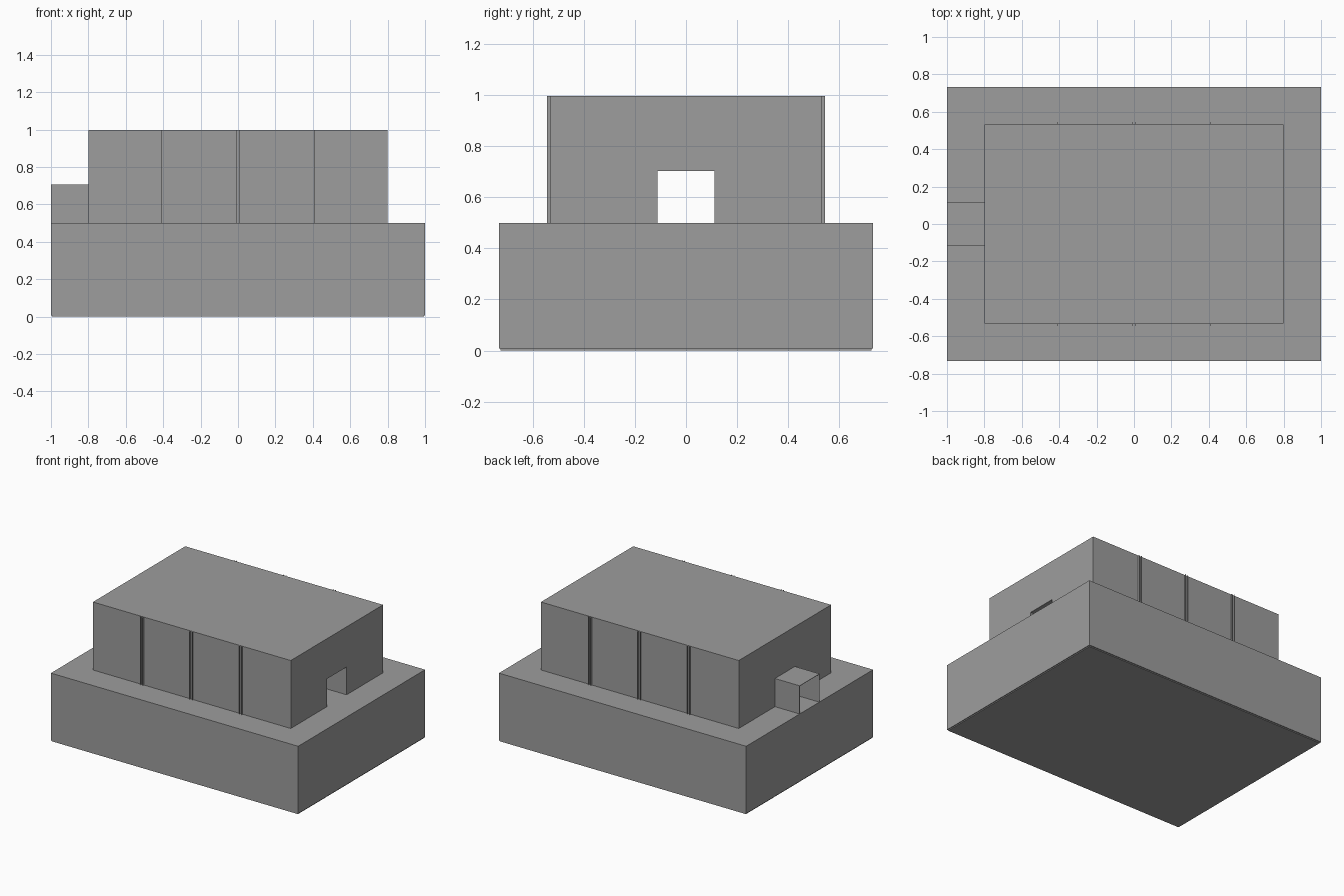
import bpy
import bmesh
from mathutils import Vector

cube = bpy.data.objects.get("Cube")
if cube:
    bpy.data.objects.remove(cube, do_unlink=True)

# Single grey finish
GREY = (0.34, 0.34, 0.34, 1.0)
grey = bpy.data.materials.new("concrete_grey")
grey.use_nodes = True
grey.diffuse_color = GREY
grey.node_tree.nodes["Principled BSDF"].inputs["Base Color"].default_value = GREY


def extrude_x(name, profile, x0, x1):
    """Extrude a closed (y, z) outline along x into a flat-shaded solid."""
    bm = bmesh.new()
    face = bm.faces.new([bm.verts.new((x0, y, z)) for y, z in profile])
    out = bmesh.ops.extrude_face_region(bm, geom=[face], use_keep_orig=True)
    moved = [v for v in out["geom"] if isinstance(v, bmesh.types.BMVert)]
    bmesh.ops.translate(bm, verts=moved, vec=Vector((x1 - x0, 0, 0)))
    bmesh.ops.recalc_face_normals(bm, faces=bm.faces)
    mesh = bpy.data.meshes.new(name)
    bm.to_mesh(mesh)
    bm.free()
    mesh.materials.append(grey)
    obj = bpy.data.objects.new(name, mesh)
    bpy.context.collection.objects.link(obj)
    return obj


def rect(y0, y1, z0, z1):
    return [(y0, z0), (y1, z0), (y1, z1), (y0, z1)]


def arch(outer, top, inner, inner_top, base):
    """Outline of a block with a square passage cut up from its base."""
    half = [(inner, inner_top), (inner, base), (outer, base), (outer, top)]
    return half + [(-y, z) for y, z in reversed(half)]


FLOOR, ROOF = 0.5, 0.997
HALF_LENGTH, HALF_WIDTH = 0.8, 0.533
DOOR, DOOR_TOP = 0.112, 0.703

# Plinth on a slightly inset sole
extrude_x("plinth", rect(-0.733, 0.733, 0.007, FLOOR), -1, 1)
extrude_x("plinth_sole", rect(-0.727, 0.727, 0, 0.007), -0.994, 0.994)

# Main block with the passage running through it lengthwise
extrude_x("main_block", arch(HALF_WIDTH, ROOF, DOOR, DOOR_TOP, FLOOR),
          -HALF_LENGTH, HALF_LENGTH)

# Thin-walled entrance porch that continues the passage
extrude_x("entrance_porch", arch(DOOR + 0.003, DOOR_TOP + 0.003, DOOR, DOOR_TOP, FLOOR),
          -1, -HALF_LENGTH)

# Paired thin fins dividing both long walls into four bays
for bay, x in enumerate((-0.4, 0, 0.4), 1):
    for side, sign in (("front", -1), ("back", 1)):
        for edge in (-0.01, 0.01):
            extrude_x(f"{side}_wall_fin_{bay}",
                      rect(sign * HALF_WIDTH, sign * 0.545, FLOOR, ROOF),
                      x + edge - 0.001, x + edge + 0.001)
